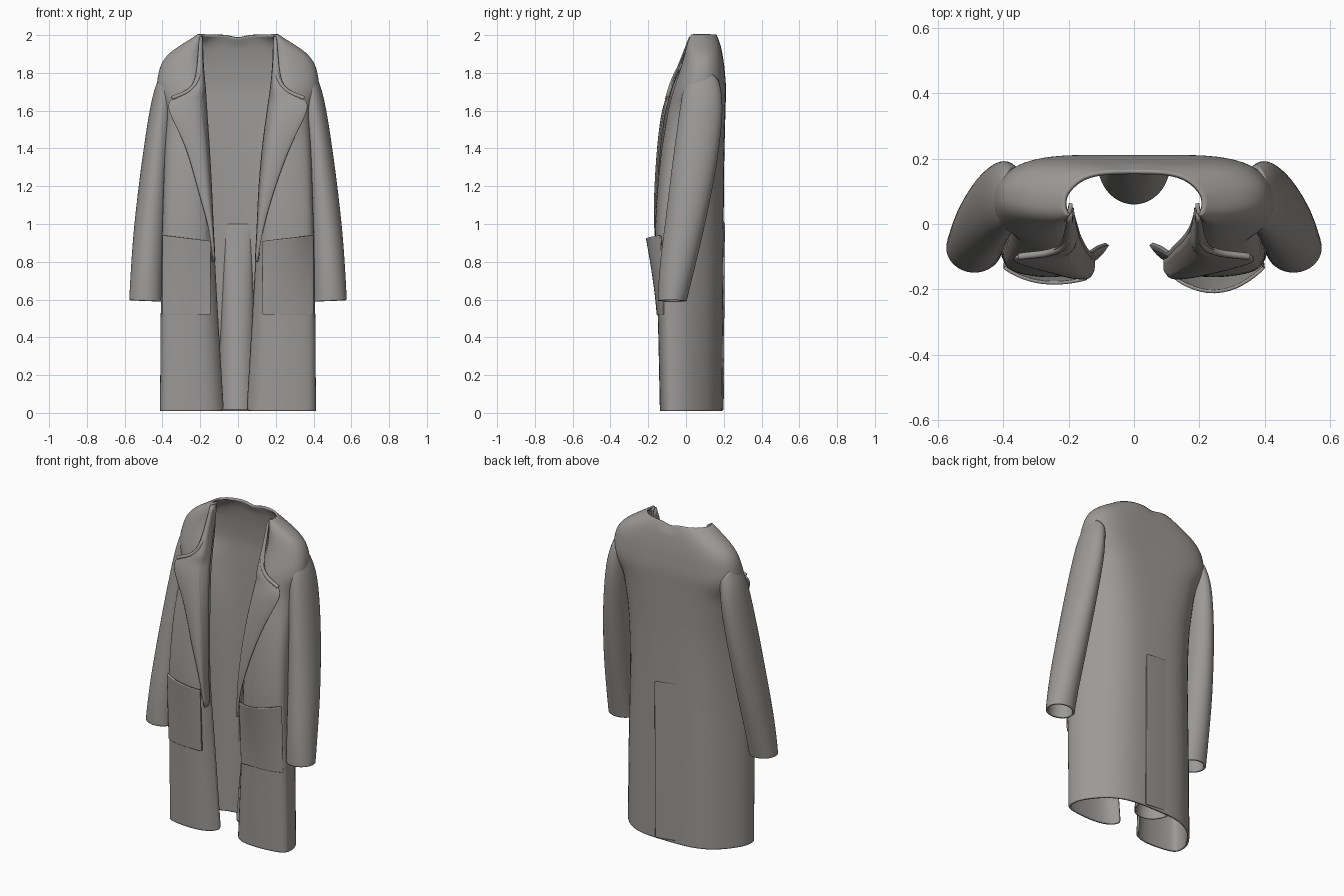
import bpy, math
from mathutils import Vector

if "Cube" in bpy.data.objects:
    bpy.data.objects.remove(bpy.data.objects["Cube"], do_unlink=True)

# One cloth colour
cloth = bpy.data.materials.new("warm grey wool")
cloth.use_nodes = True
GREY = (0.33, 0.322, 0.312, 1)
cloth.diffuse_color = GREY
cloth.node_tree.nodes["Principled BSDF"].inputs["Base Color"].default_value = GREY
cloth.node_tree.nodes["Principled BSDF"].inputs["Roughness"].default_value = 0.8


def mix(a, b, t):
    return a + (b - a) * t


def lookup(table, z):
    """Interpolate a table of rows keyed by height."""
    if z <= table[0][0]:
        return table[0][1:]
    for a, b in zip(table, table[1:]):
        if z <= b[0]:
            t = (z - a[0]) / (b[0] - a[0])
            return [mix(p, q, t) for p, q in zip(a[1:], b[1:])]
    return table[-1][1:]


def sheet(name, rows, closed=False, thick=0.012, levels=2):
    """Loft rows of points into a smooth sheet of cloth."""
    n = len(rows[0])
    faces = []
    for r in range(len(rows) - 1):
        for c in range(n if closed else n - 1):
            d = (c + 1) % n
            faces.append((r * n + c, r * n + d, r * n + n + d, r * n + n + c))
    mesh = bpy.data.meshes.new(name)
    mesh.from_pydata([p for row in rows for p in row], [], faces)
    mesh.materials.append(cloth)
    obj = bpy.data.objects.new(name, mesh)
    bpy.context.collection.objects.link(obj)
    sub = obj.modifiers.new("soften", "SUBSURF")
    sub.levels = sub.render_levels = levels
    solid = obj.modifiers.new("cloth", "SOLIDIFY")
    solid.thickness, solid.offset = thick, 0
    bpy.ops.object.select_all(action="DESELECT")
    obj.select_set(True)
    bpy.context.view_layer.objects.active = obj
    bpy.ops.object.shade_smooth_by_angle(angle=math.radians(50))


# Body: height, half width, front y, back y, left gap, right gap, shoulder fullness
BODY = [
    (0.01, .408, -.13, .187, .05, .08, 0),
    (0.5, .405, -.14, .19, .08, .11, 0),
    (0.95, .397, -.158, .193, .105, .135, 0),
    (1.3, .386, -.14, .195, .12, .15, .1),
    (1.6, .372, -.1, .203, .16, .17, .8),
    (1.72, .428, -.07, .207, .178, .178, 1),
    (1.84, .41, -.028, .197, .19, .19, 1),
    (1.91, .355, -.008, .185, .193, .193, .9),
    (1.96, .27, .005, .175, .195, .195, .7),
    (2.0, .21, .03, .158, .193, .193, .3),
]


def half_section(z, side):
    w, yf, yb, left, right, full = lookup(BODY, z)
    g = left if side > 0 else right
    d = yb - yf
    run = w - g
    pts = [(g, yf + min(.07, .3 * d)), (g + .12 * run, yf + .01),
           (g + .45 * run, yf + mix(-.008, .01, full)),
           (g + .88 * run, yf + mix(.008, .2 * d, full)),
           (w, yf + mix(.1, .38, full) * d), (w, yf + mix(.3, .52, full) * d),
           (w * mix(.95, .99, full), yf + mix(.47, .67, full) * d),
           (w * mix(.75, .87, full), yb - mix(.2, .1, full) * d),
           (w * mix(.5, .6, full), yb - mix(.04, 0, full) * d), (w * .25, yb)]
    return [(side * x, y, z) for x, y in pts]


heights = [.01, .04, .25, .5, .75, .95, 1.15, 1.35, 1.5, 1.6, 1.66, 1.72, 1.79,
           1.85, 1.9, 1.94, 1.97, 2.0]
rows = []
for z in heights:
    dip = .02 if z > 1.95 else 0
    middle = (0, lookup(BODY, z)[2], z - dip)
    rows.append(half_section(z, 1) + [middle] + half_section(z, -1)[::-1])
sheet("coat_body", rows)

# Sleeves: inner x and z, outer x and z, front y, back y; the top sits in the armhole
SLEEVE = [
    (.41, .59, .568, .597, -.142, -.003),
    (.41, .62, .568, .62, -.142, .003),
    (.4, .8, .558, .8, -.132, .047),
    (.385, 1, .543, 1, -.103, .095),
    (.365, 1.3, .507, 1.3, -.068, .155),
    (.35, 1.48, .475, 1.52, -.04, .18),
    (.345, 1.57, .452, 1.65, -.025, .187),
    (.345, 1.63, .428, 1.74, -.012, .182),
    (.34, 1.68, .4, 1.8, .005, .17),
]
for side, name in ((1, "left_sleeve"), (-1, "right_sleeve")):
    rings = []
    for xi, zi, xo, zo, yf, yb in SLEEVE:
        ring = []
        for k in range(12):
            a = math.tau * k / 12
            t = .5 + math.cos(a) * .53
            y = (yf + yb) / 2 + math.sin(a) * (yb - yf) * .53
            ring.append((side * mix(xi, xo, t), y, mix(zi, zo, t)))
        rings.append(ring)
    sheet(name, rings, closed=True)

# Lapels: height, outer edge x, lift from the chest
LAPEL = [
    (0.8, .1, -.008), (0.95, .125, .006), (1.05, .15, .014), (1.2, .195, .02), (1.4, .268, .025),
    (1.52, .328, .028), (1.6, .368, .025), (1.65, .368, .022), (1.68, .315, .02),
    (1.71, .255, .02), (1.76, .225, .015), (1.84, .212, .01), (1.99, .2, .003),
]
for side, name in ((1, "left_lapel"), (-1, "right_lapel")):
    rows = []
    for z, xo, lift in LAPEL:
        w, yf, yb, left, right, full = lookup(BODY, z)
        xi = (left if side > 0 else right) - .003
        xo = max(xo + (.02 if side < 0 and z < 1.3 else 0), xi + .012)
        run = xo - xi
        back = min(.05, .3 * (yb - yf))
        rows.append([(side * x, y, z) for x, y in (
            (xi, yf + back), (xi + .12 * run, yf - lift * .6),
            (xi + .5 * run, yf - lift), (xi + .9 * run, yf - lift * .8),
            (xo, yf - lift * .5))])
    sheet(name, rows, thick=.01)
    # Rolled edge along the collar notch
    curve = bpy.data.curves.new(name + "_roll", "CURVE")
    curve.dimensions, curve.bevel_depth, curve.bevel_resolution = "3D", .011, 2
    spline = curve.splines.new("BEZIER")
    path = [(.202, -.025, 1.85), (.213, -.065, 1.77), (.25, -.085, 1.715), (.35, -.1, 1.665)]
    spline.bezier_points.add(len(path) - 1)
    for bp, (x, y, z) in zip(spline.bezier_points, path):
        bp.co = Vector((side * x, y, z))
        bp.handle_left_type = bp.handle_right_type = "AUTO"
    curve.materials.append(cloth)
    roll = bpy.data.objects.new(name + "_roll", curve)
    bpy.context.collection.objects.link(roll)

# Patch pockets with gaping mouths
for side, name, inner, gape in ((1, "left_pocket", .13, .05), (-1, "right_pocket", .145, .018)):
    rows = []
    for v in (0, .03, .3, .65, .95, 1):
        row = []
        for u in (0, .04, .35, .7, .96, 1):
            x = mix(inner, .397, u)
            z = .52 + (.39 + .03 * u) * v
            bulge = math.sin(math.pi * u ** .8) * gape * v ** 1.5
            y = lookup(BODY, z)[1] - .01 - bulge + .035 * u ** 6
            row.append((side * x, y, z))
        rows.append(row)
    sheet(name, rows, thick=.01)

# Back vent: outer flap and the tapering inner fold behind it
flap, fold = [], []
for z in (.015, .04, .3, .6, .9, .98, 1.0):
    yb = lookup(BODY, z)[2]
    flap.append([(x, yb + lift, z - .1 * (x - .07)) for x, lift in
                 ((.075, .008), (.065, .009), (.0, .006), (-.07, .002), (-.12, -.006))])
    open_by = 1.01 - z
    width, depth = .06 + .05 * open_by, .125 * open_by
    fold.append([(width * math.cos(a), yb - .002 - depth * math.sin(a), z)
                 for a in (math.pi * k / 8 for k in range(9))])
sheet("vent_flap", flap, thick=.008)
sheet("vent_fold", fold, thick=.008)
